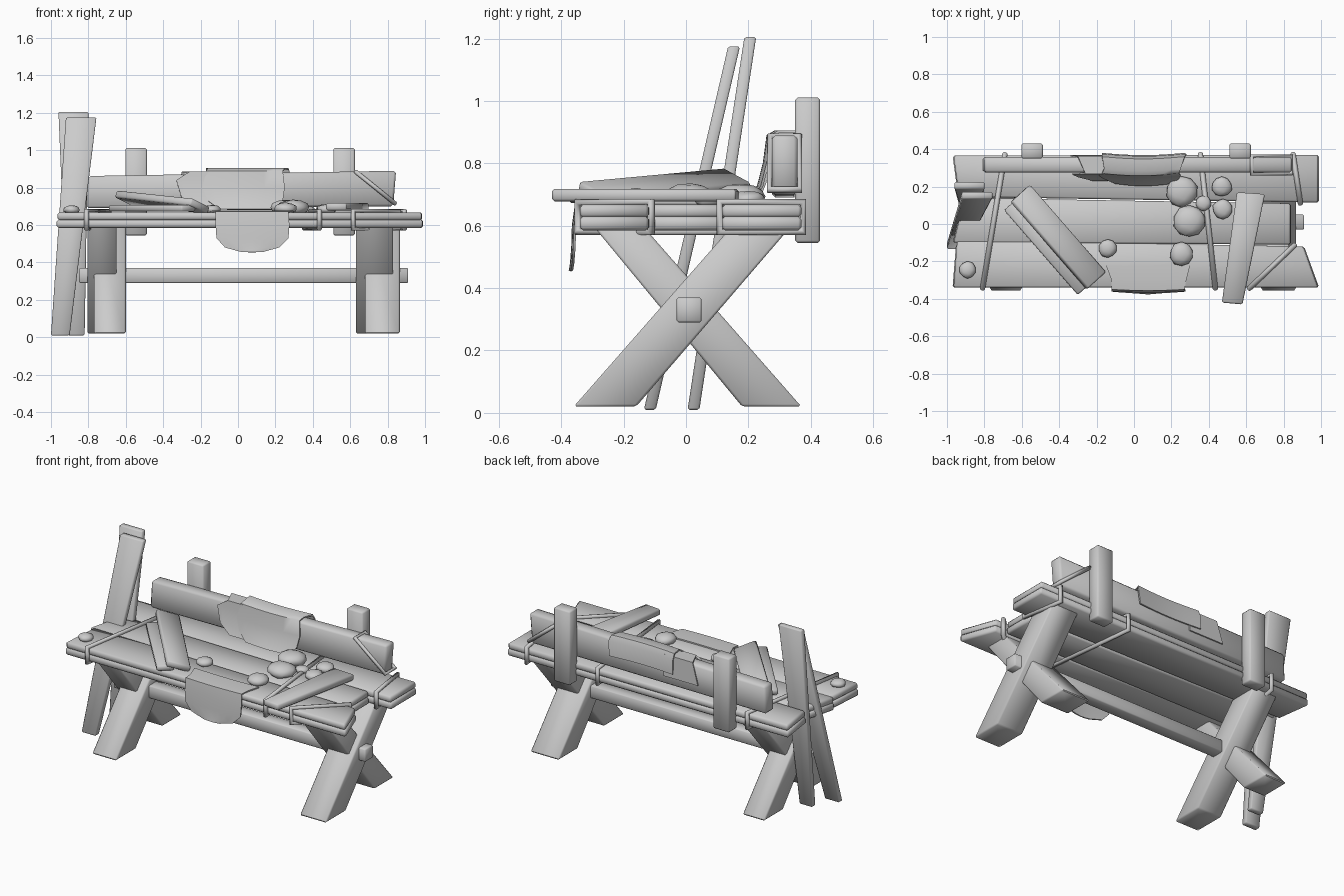
import bpy, bmesh, math, random
from mathutils import Vector, Euler

old = bpy.data.objects.get("Cube")
if old:
    bpy.data.objects.remove(old, do_unlink=True)
random.seed(4)

grey = bpy.data.materials.new("weathered grey")
grey.use_nodes = True
grey.diffuse_color = (0.6, 0.6, 0.6, 1)
grey.node_tree.nodes["Principled BSDF"].inputs["Base Color"].default_value = (0.6, 0.6, 0.6, 1)
meshes = []


def finish(name, bm, bevel=0.0):
    bmesh.ops.recalc_face_normals(bm, faces=bm.faces)
    if bevel:
        bmesh.ops.bevel(bm, geom=bm.edges[:], offset=bevel, segments=1, affect='EDGES')
    me = bpy.data.meshes.new(name)
    bm.to_mesh(me)
    bm.free()
    me.materials.append(grey)
    ob = bpy.data.objects.new(name, me)
    bpy.context.collection.objects.link(ob)
    meshes.append(ob)
    return ob


def loft(name, loop_a, loop_b, bevel=0.01):
    """Solid between two matching loops."""
    bm = bmesh.new()
    a = [bm.verts.new(p) for p in loop_a]
    b = [bm.verts.new(p) for p in loop_b]
    n = len(a)
    bm.faces.new(a)
    bm.faces.new(b[::-1])
    for i in range(n):
        j = (i + 1) % n
        bm.faces.new((a[i], b[i], b[j], a[j]))
    return finish(name, bm, bevel)


def slab(name, outline, z0, z1, bevel=0.01):
    return loft(name, [(x, y, z0) for x, y in outline], [(x, y, z1) for x, y in outline], bevel)


def box(name, centre, size, rot=(0, 0, 0), bevel=0.008):
    bm = bmesh.new()
    bmesh.ops.create_cube(bm, size=1)
    e = Euler(rot).to_matrix()
    for v in bm.verts:
        v.co = e @ Vector(c * s for c, s in zip(v.co, size)) + Vector(centre)
    return finish(name, bm, bevel)


def rope(name, points, radius=0.014):
    cu = bpy.data.curves.new(name, 'CURVE')
    cu.dimensions = '3D'
    cu.bevel_depth = radius
    cu.bevel_resolution = 2
    sp = cu.splines.new('POLY')
    sp.points.add(len(points) - 1)
    for p, co in zip(sp.points, points):
        p.co = (*co, 1)
    sp.use_cyclic_u = True
    cu.materials.append(grey)
    bpy.context.collection.objects.link(bpy.data.objects.new(name, cu))


def cloth(name, stations, columns=8, sag=0.0):
    """Thin draped sheet; each station is (left x, right x, y, z)."""
    bm = bmesh.new()
    rows = []
    for x0, x1, y, z in stations:
        row = []
        for i in range(columns + 1):
            t = i / columns
            wave = sag * math.sin(math.pi * t)
            row.append(bm.verts.new((x0 + (x1 - x0) * t, y - wave, z)))
        rows.append(row)
    for r, s in zip(rows, rows[1:]):
        for i in range(columns):
            bm.faces.new((r[i], r[i + 1], s[i + 1], s[i]))
    bmesh.ops.recalc_face_normals(bm, faces=bm.faces)
    bmesh.ops.solidify(bm, geom=bm.faces[:], thickness=0.008)
    return finish(name, bm)


# Seat: three planks, each split along its edge into two layers
planks = {
    "front": [(-0.97, -0.34), (0.99, -0.34), (0.91, -0.12), (-0.95, -0.085)],
    "middle": [(-0.97, -0.1), (0.84, -0.11), (0.84, 0.11), (-0.91, 0.14)],
    "back": [(-0.94, 0.145), (0.99, 0.115), (0.99, 0.37), (-0.97, 0.365)],
}
for key, outline in planks.items():
    slab("seat_plank_lower_" + key, outline, 0.585, 0.63)
    slab("seat_plank_upper_" + key, [(x * 0.995, y) for x, y in outline], 0.626, 0.668)

# Crossed legs: (x range of rising leg, x range of falling leg)
for side, rise, fall in (("right", (-0.77, -0.6), (-0.805, -0.65)),
                         ("left", (0.68, 0.865), (0.63, 0.83))):
    for label, (x0, x1), yz in (
            ("rising", rise, [(-0.36, 0.02), (-0.16, 0.02), (0.33, 0.59), (0.14, 0.59)]),
            ("falling", fall, [(0.18, 0.02), (0.37, 0.02), (-0.13, 0.59), (-0.29, 0.59)])):
        loft(f"leg_{label}_{side}", [(x0, y, z) for y, z in yz],
             [(x1, y, z) for y, z in yz], 0.008)
box("stretcher", (0.03, 0.01, 0.33), (1.76, 0.08, 0.08), bevel=0.006)

# Back posts and backrest
for side, x in (("right", -0.545), ("left", 0.567)):
    box("back_post_" + side, (x, 0.39, 0.778), (0.115, 0.08, 0.466), bevel=0.008)
rest = [(-0.81, 0.69), (0.83, 0.7), (0.845, 0.89), (-0.8, 0.862)]
loft("backrest", [(x, 0.275, z) for x, z in rest], [(x, 0.358, z) for x, z in rest], 0.012)

# Two planks leaning against the right end
for label, lo, hi, y0, y1, z1 in (
        ("front", (-1.0, -0.9), (-0.92, -0.757), -0.135, 0.135, 1.175),
        ("rear", (-0.91, -0.82), (-0.96, -0.8), 0.005, 0.187, 1.205)):
    ends = []
    for (xa, xb), y, z in ((lo, y0, 0.01), (hi, y1, z1)):
        ends.append([(xa, y, z), (xb, y, z), (xb, y + 0.038, z), (xa, y + 0.038, z)])
    loft("leaning_plank_" + label, *ends, 0.006)

# Loose boards lying on the seat
turn = math.radians(-49)
box("loose_board_tilted", (-0.405, -0.07, 0.722), (0.62, 0.14, 0.04),
    (math.radians(-20), math.radians(4), turn))
box("loose_board_flat", (-0.46, -0.12, 0.69), (0.6, 0.1, 0.035), (0, 0, turn))
slab("loose_board_left", [(0.47, -0.42), (0.58, -0.43), (0.7, 0.16), (0.55, 0.17)], 0.678, 0.718, 0.008)

# Rope lashings around the planks
def lash(name, front, back, lo=0.58, hi=0.676):
    rope(name, [(*front, lo), (*front, hi), (*back, hi), (*back, lo)])

lash("lashing_right", (-0.81, -0.346), (-0.69, 0.375))
lash("lashing_left", (0.435, -0.346), (0.355, 0.375))
lash("lashing_front_corner", (0.615, -0.346), (0.86, -0.112))
lash("lashing_back_corner", (0.89, 0.108), (0.85, 0.375))
rope("lashing_backrest", [(0.63, 0.268, 0.885), (0.84, 0.268, 0.715),
                          (0.84, 0.364, 0.715), (0.63, 0.364, 0.885)], 0.012)

# Cloth over the backrest and over the seat edge
cloth("backrest_cloth_main", [
    (-0.1, 0.2, 0.215, 0.685), (-0.16, 0.24, 0.24, 0.73), (-0.19, 0.25, 0.258, 0.8),
    (-0.17, 0.24, 0.27, 0.89), (-0.16, 0.25, 0.295, 0.905), (-0.17, 0.27, 0.36, 0.905),
    (-0.17, 0.28, 0.375, 0.87), (-0.17, 0.27, 0.38, 0.78)], sag=0.012)
cloth("backrest_cloth_side", [
    (-0.22, -0.12, 0.23, 0.69), (-0.3, -0.1, 0.25, 0.74), (-0.33, -0.1, 0.264, 0.84),
    (-0.26, -0.1, 0.268, 0.885), (-0.3, -0.1, 0.364, 0.885), (-0.34, -0.1, 0.369, 0.75)])
cloth("seat_cloth", [
    (-0.15, 0.3, -0.22, 0.676), (-0.12, 0.28, -0.3, 0.677), (-0.12, 0.27, -0.35, 0.672),
    (-0.12, 0.275, -0.36, 0.6), (-0.115, 0.27, -0.362, 0.53), (-0.07, 0.22, -0.366, 0.48),
    (0.02, 0.13, -0.37, 0.455)], sag=0.006)

# Pebbles: (x, y, radius)
for i, (x, y, r) in enumerate([
        (0.255, 0.175, 0.085), (0.47, 0.2, 0.055), (0.475, 0.08, 0.055), (0.295, 0.015, 0.085),
        (0.37, 0.11, 0.042), (0.255, -0.16, 0.065), (-0.14, -0.13, 0.05), (-0.89, -0.245, 0.046)]):
    bm = bmesh.new()
    bmesh.ops.create_icosphere(bm, subdivisions=2, radius=r)
    for v in bm.verts:
        v.co *= random.uniform(0.93, 1.05)
        v.co.z *= 0.5
        v.co += Vector((x, y, 0.668 + r * 0.3))
    finish(f"pebble_{i + 1}", bm)

# Shading
bpy.ops.object.select_all(action='DESELECT')
for ob in meshes:
    ob.select_set(True)
bpy.context.view_layer.objects.active = meshes[0]
bpy.ops.object.shade_smooth_by_angle(angle=math.radians(50))
